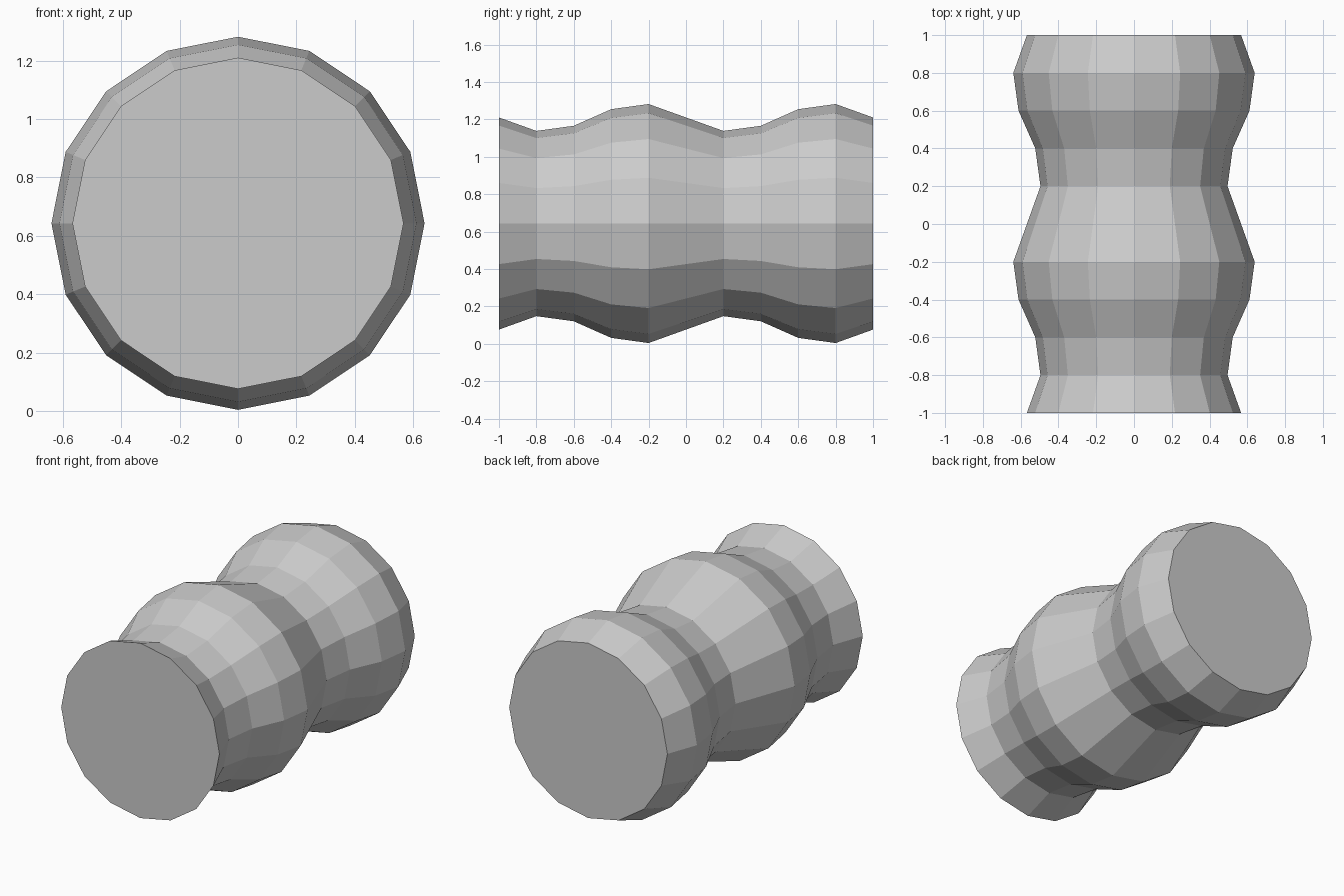
import bpy, bmesh, math

if "Cube" in bpy.data.objects:
    bpy.data.objects.remove(bpy.data.objects["Cube"])

SIDES, RINGS = 16, 11
AXIS_Z = 0.643

mat = bpy.data.materials.new("light grey")
mat.diffuse_color = (0.6, 0.6, 0.6, 1)
mat.use_nodes = True
mat.node_tree.nodes["Principled BSDF"].inputs["Base Color"].default_value = mat.diffuse_color

# Wavy barrel: 16-sided rings along y, radius follows two sine waves
bm = bmesh.new()
rings = []
for k in range(RINGS):
    y = -1 + 0.2 * k
    r = 0.567 - 0.0755 * math.sin(2 * math.pi * k / 5)
    rings.append([bm.verts.new((r * math.sin(2 * math.pi * i / SIDES), y,
                                AXIS_Z + r * math.cos(2 * math.pi * i / SIDES)))
                  for i in range(SIDES)])
for a, b in zip(rings, rings[1:]):
    for i in range(SIDES):
        j = (i + 1) % SIDES
        bm.faces.new((a[i], a[j], b[j], b[i]))

# Flat end caps
bm.faces.new(rings[0])
bm.faces.new(rings[-1])
bmesh.ops.recalc_face_normals(bm, faces=bm.faces)

mesh = bpy.data.meshes.new("wavy_barrel")
bm.to_mesh(mesh)
bm.free()
mesh.materials.append(mat)
bpy.context.collection.objects.link(bpy.data.objects.new("wavy_barrel", mesh))
